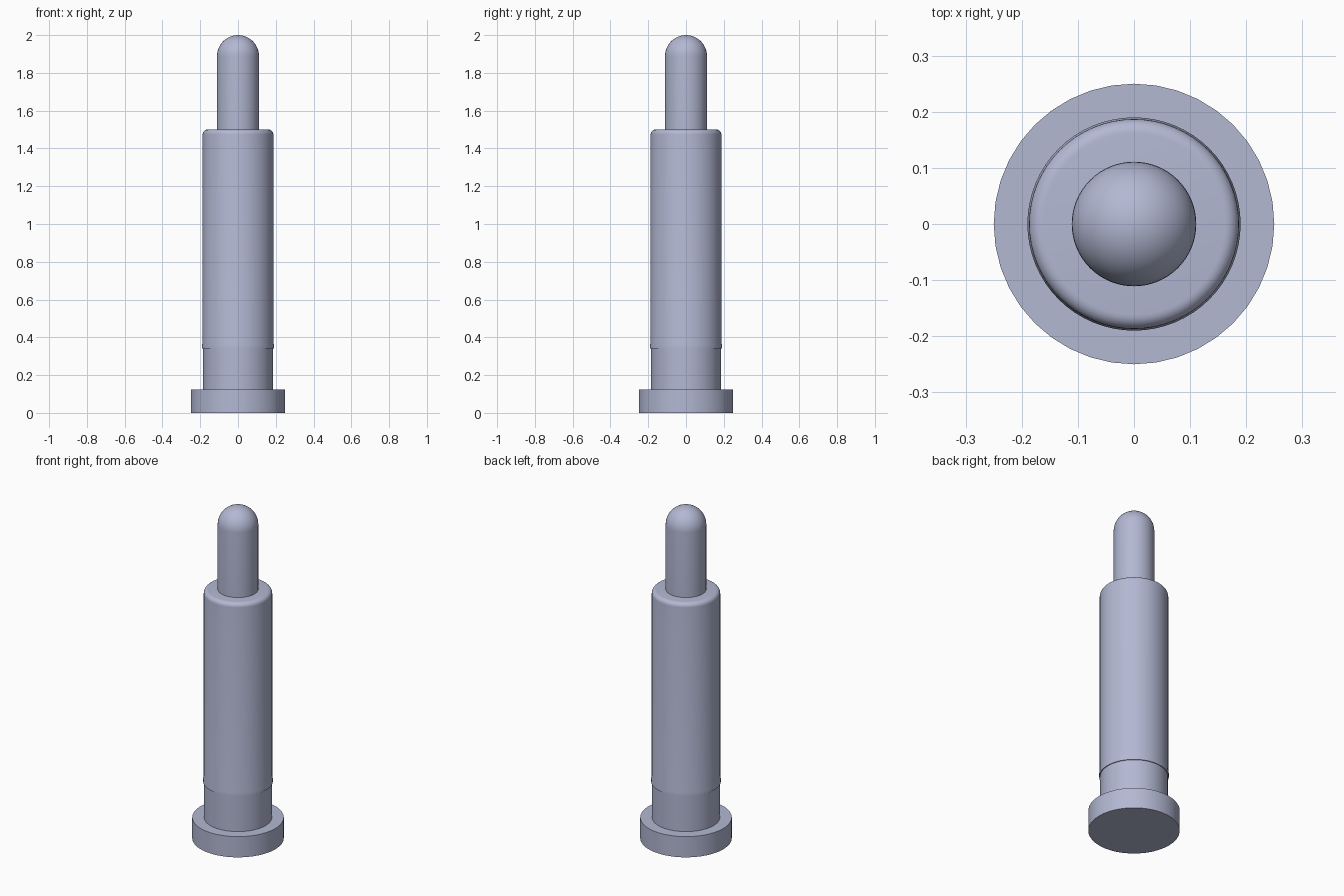
import bpy
import bmesh
import math

if "Cube" in bpy.data.objects:
    bpy.data.objects.remove(bpy.data.objects["Cube"], do_unlink=True)

# Single lavender-grey metal colour
metal = bpy.data.materials.new("lavender_grey_metal")
metal.use_nodes = True
COLOUR = (0.45, 0.48, 0.65, 1.0)
metal.diffuse_color = COLOUR
metal.node_tree.nodes["Principled BSDF"].inputs["Base Color"].default_value = COLOUR


def arc(cx, cz, r, steps):
    """Quarter circle from the outer side up to the top, as (radius, z) points."""
    return [(cx + r * math.cos(a), cz + r * math.sin(a))
            for a in (math.pi / 2 * i / steps for i in range(steps + 1))]


def lathe(name, profile, segments):
    """Turn a (radius, z) profile around the z axis into a closed solid."""
    bm = bmesh.new()
    verts = [bm.verts.new((r, 0, z)) for r, z in profile]
    edges = [bm.edges.new(pair) for pair in zip(verts, verts[1:])]
    bmesh.ops.spin(bm, geom=verts + edges, cent=(0, 0, 0), axis=(0, 0, 1),
                   angle=2 * math.pi, steps=segments, use_merge=True)
    bmesh.ops.remove_doubles(bm, verts=bm.verts, dist=1e-5)
    bmesh.ops.recalc_face_normals(bm, faces=bm.faces)
    mesh = bpy.data.meshes.new(name)
    bm.to_mesh(mesh)
    bm.free()
    mesh.materials.append(metal)
    obj = bpy.data.objects.new(name, mesh)
    bpy.context.collection.objects.link(obj)
    bpy.ops.object.select_all(action="DESELECT")
    obj.select_set(True)
    bpy.context.view_layer.objects.active = obj
    bpy.ops.object.shade_smooth_by_angle(angle=math.radians(35))
    return obj


# Flat round foot
lathe("base_flange", [(0, 0), (0.25, 0), (0.25, 0.125), (0, 0.125)], 40)

# Barrel with a slight retaining ridge and a rounded top rim
lathe("barrel", [(0, 0.12), (0.185, 0.12), (0.185, 0.34), (0.19, 0.34),
                 (0.19, 0.36), (0.187, 0.375)]
      + arc(0.162, 1.475, 0.025, 6) + [(0, 1.5)], 64)

# Plunger with a hemispherical tip
lathe("plunger", [(0, 1.49), (0.111, 1.49)] + arc(0, 1.889, 0.111, 12), 64)
